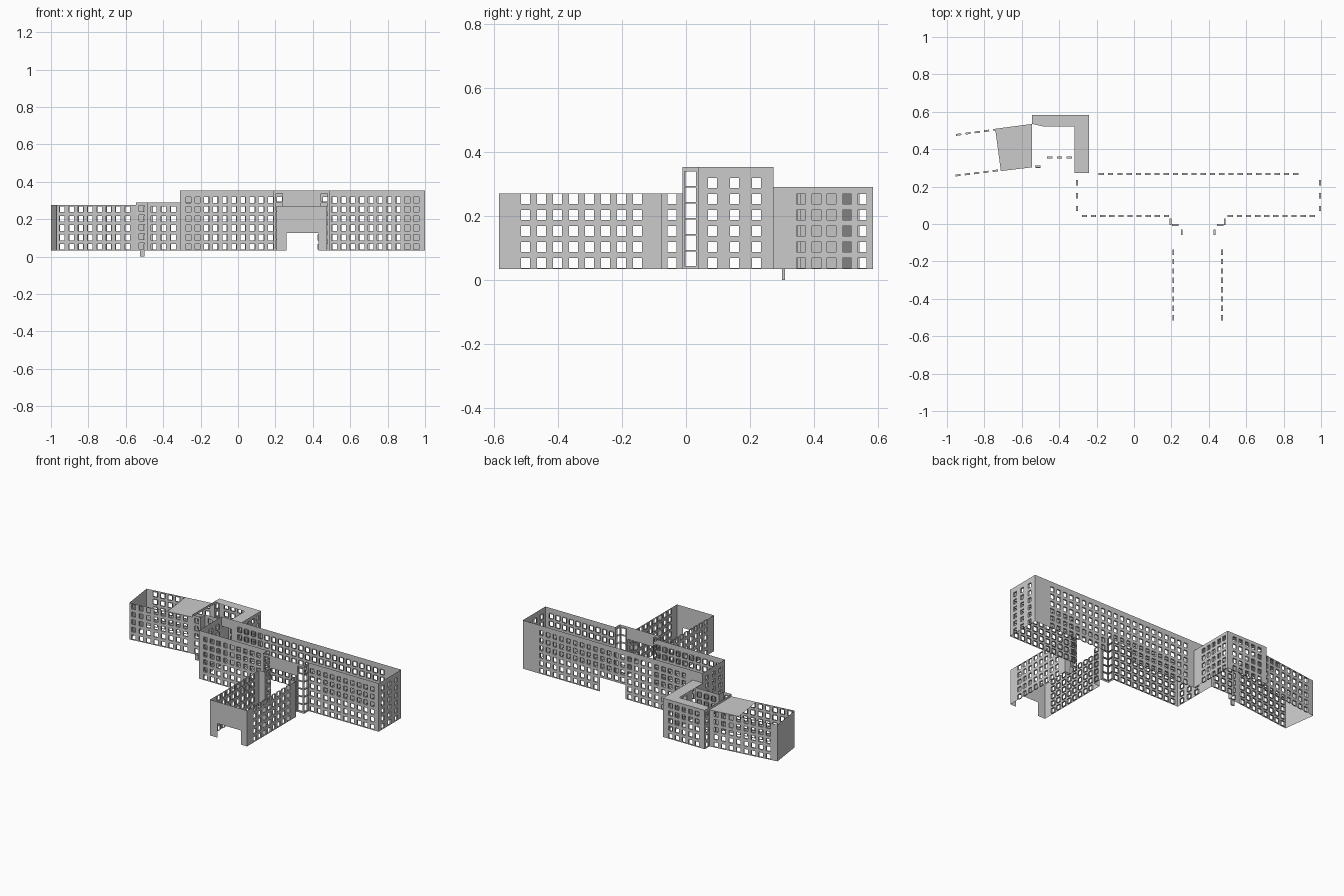
import bpy, bmesh
from mathutils import Vector

if "Cube" in bpy.data.objects:
    bpy.data.objects.remove(bpy.data.objects["Cube"])

BASE = 0.034
MAIN, WING, BLOCK, LEFT = 0.353, 0.27, 0.29, 0.275
STEP = 0.0487


def rows(n, z=0.053):
    return [z + 0.05 * i for i in range(n)]


def spread(start, n, step=STEP):
    return [start + step * i for i in range(n)]


def wall(name, p, q, top, cols=(), n_rows=0, size=(0.028, 0.031), z_first=0.053,
         door=None, depth=0.01, base=BASE):
    """Thin wall from p to q (inside on the left) with window holes and reveals."""
    p, q = Vector((*p, 0)), Vector((*q, 0))
    length = (q - p).length
    d = (q - p).normalized()
    inward = Vector((-d.y, d.x, 0)) * depth
    w, h = size[0] / 2, size[1] / 2
    windows = [(u - w, u + w, z - h, z + h) for u in cols for z in rows(n_rows, z_first)]
    holes = list(windows)
    if door:
        windows = [r for r in windows if r[1] < door[0] or r[0] > door[1] or r[2] > door[3]
                   or r[3] < door[2]]
        # windows cut by the doorway edge are left out
        holes = windows + [door]
    us = {0, length}
    zs = {base, top}
    for a, b, c, e in holes:
        us |= {a, b}
        zs |= {c, e}
    us = sorted({round(u, 5) for u in us})
    zs = sorted({round(z, 5) for z in zs})
    bm = bmesh.new()

    def pt(u, z, inside=False):
        v = p + d * u + (inward if inside else Vector())
        return bm.verts.new((v.x, v.y, z))

    for a, b in zip(us, us[1:]):
        for c, e in zip(zs, zs[1:]):
            u, z = (a + b) / 2, (c + e) / 2
            if not any(r[0] < u < r[1] and r[2] < z < r[3] for r in holes):
                bm.faces.new([pt(a, c), pt(b, c), pt(b, e), pt(a, e)])
    for a, b, c, e in windows:
        ring = [(a, c), (b, c), (b, e), (a, e)]
        for i in range(4):
            s, t = ring[i], ring[(i + 1) % 4]
            bm.faces.new([pt(*s), pt(*s, True), pt(*t, True), pt(*t)])
    bmesh.ops.remove_doubles(bm, verts=bm.verts, dist=1e-5)
    finish(name, bm)


def finish(name, bm):
    mesh = bpy.data.meshes.new(name)
    bm.to_mesh(mesh)
    bm.free()
    bpy.context.collection.objects.link(bpy.data.objects.new(name, mesh))


def roof(name, outline, z):
    bm = bmesh.new()
    bm.faces.new([bm.verts.new((x, y, z)) for x, y in outline])
    finish(name, bm)


# Main long block
F, B = 0.037, 0.273
wall("main_front_left", (-0.31, F), (0.19, F), MAIN, spread(0.045, 10), 6)
wall("main_front_right", (0.49, F), (1, F), MAIN, spread(0.025, 10), 6)
wall("main_end_right", (1, F), (1, B), MAIN, spread(0.046, 3, 0.0685), 6)
wall("main_end_left", (-0.31, B), (-0.31, F), MAIN, spread(0.053, 3, 0.0685), 6)
wall("main_back", (1, B), (-0.24, B), MAIN, spread(0.135, 22, 0.0495), 6,
     door=(0.565, 0.75, BASE, 0.127))
wall("main_back_upper_link", (-0.24, B), (-0.31, B), MAIN, base=BLOCK)

# Stair bay in the middle of the front
Y = -0.011
tall = (0.035, 0.044)
wall("bay_side_left", (0.19, F), (0.19, Y), MAIN, [0.024], 6, tall, 0.066)
wall("bay_side_right", (0.49, Y), (0.49, F), MAIN, [0.024], 6, tall, 0.066)
wall("bay_front", (0.19, Y), (0.49, Y), MAIN, [0.03, 0.27], 6, tall, 0.066,
     door=(0.06, 0.245, BASE, WING))

# Front wing with its narrower neck and passage
N, E = -0.076, -0.584
wall("neck_left", (0.25, Y), (0.25, N), WING, [0.033], 5)
wall("neck_right", (0.435, N), (0.435, Y), WING, [0.032], 5)
wall("wing_return_left", (0.25, N), (0.205, N), WING)
wall("wing_return_right", (0.475, N), (0.435, N), WING)
wall("wing_side_left", (0.205, N), (0.205, E), WING, spread(0.075, 8, 0.05), 5)
wall("wing_side_right", (0.475, E), (0.475, N), WING, spread(0.083, 8, 0.05), 5)
wall("wing_front", (0.205, E), (0.475, E), WING, door=(0.055, 0.225, BASE, 0.127))

# Rear block
K = 0.584
wall("block_right", (-0.24, B), (-0.24, K), BLOCK, spread(0.087, 5, 0.0475), 5)
wall("block_back", (-0.24, K), (-0.545, K), BLOCK, spread(0.055, 5), 5)
wall("block_left", (-0.545, K), (-0.545, 0.535), BLOCK, [0.028], 5)
wall("block_front", (-0.485, 0.35), (-0.31, 0.35), BLOCK, spread(0.035, 3, 0.052), 5)
wall("block_link", (-0.31, 0.35), (-0.31, B), BLOCK)
roof("block_roof", [(-0.545, K), (-0.545, 0.535), (-0.485, 0.522), (-0.317, 0.522),
                    (-0.317, B), (-0.24, B), (-0.24, K)], BLOCK)

# Small stair tower in the corner, with its foot
wall("corner_front", (-0.545, 0.303), (-0.485, 0.303), BLOCK, [0.03], 5, z_first=0.037 + 0.02)
wall("corner_side", (-0.485, 0.303), (-0.485, 0.35), BLOCK)
wall("corner_step", (-0.545, 0.535), (-0.545, 0.303), BLOCK, base=LEFT)
bpy.ops.mesh.primitive_cube_add(size=1, location=(-0.513, 0.305, BASE / 2))
foot = bpy.context.object
foot.name = "corner_foot"
foot.scale = (0.024, 0.01, BASE)

# Angled left wing
wall("left_wing_front", (-0.97, 0.252), (-0.545, 0.303), LEFT, spread(0.03, 8, 0.0502), 5)
wall("left_wing_back", (-0.545, 0.535), (-1, 0.475), LEFT, spread(0.045, 8, 0.0502), 5)
wall("left_wing_end", (-1, 0.475), (-0.97, 0.252), LEFT)
roof("left_wing_roof", [(-0.742, 0.509), (-0.712, 0.283), (-0.545, 0.303), (-0.545, 0.535)], LEFT)
